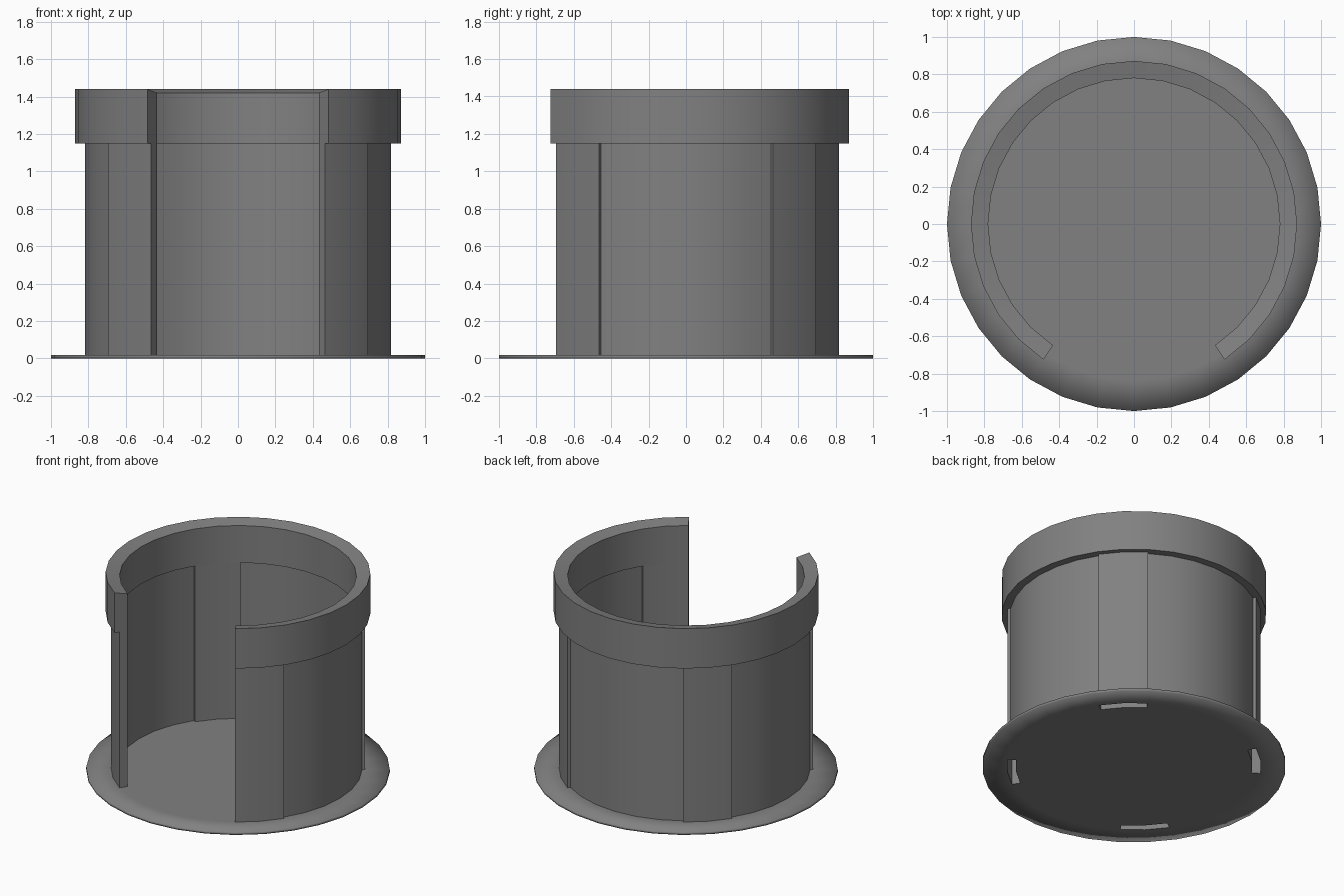
import bpy, bmesh
from math import sin, cos, pi, radians

if "Cube" in bpy.data.objects:
    bpy.data.objects.remove(bpy.data.objects["Cube"])

N = 32                 # sides of the full circle
FIRST, LAST = 27, 53   # the wall runs around the back, leaving a front opening
Z_BASE, Z_RIM = 0.018, 1.15
R_IN, R_PANEL = 0.78, 0.837

# Dark grey for the whole model
dark = bpy.data.materials.new("dark_grey")
dark.diffuse_color = (0.22, 0.22, 0.22, 1)
dark.use_nodes = True
dark.node_tree.nodes["Principled BSDF"].inputs["Base Color"].default_value = dark.diffuse_color


def polar(r, i, z):
    a = 2 * pi * i / N
    return (r * cos(a), r * sin(a), z)


def finish(name, bm, angle=30):
    bmesh.ops.remove_doubles(bm, verts=bm.verts, dist=1e-5)
    bmesh.ops.recalc_face_normals(bm, faces=bm.faces)
    mesh = bpy.data.meshes.new(name)
    bm.to_mesh(mesh)
    bm.free()
    mesh.materials.append(dark)
    ob = bpy.data.objects.new(name, mesh)
    bpy.context.collection.objects.link(ob)
    bpy.ops.object.select_all(action='DESELECT')
    bpy.context.view_layer.objects.active = ob
    ob.select_set(True)
    bpy.ops.object.shade_smooth_by_angle(angle=radians(angle))
    return ob


def sector(name, profile, start, end, open_bottom=False):
    """Sweep a closed (r, z) profile from step start to step end, with end caps."""
    bm = bmesh.new()
    rows = [[bm.verts.new(polar(r, i, z)) for r, z in profile]
            for i in range(start, end + 1)]
    n = len(profile)
    for a, b in zip(rows, rows[1:]):
        for k in range(1 if open_bottom else 0, n):
            m = (k + 1) % n
            bm.faces.new((a[k], a[m], b[m], b[k]))
    bm.faces.new(rows[0])
    bm.faces.new(rows[-1])
    return finish(name, bm)


def box_profile(r0, r1, z0, z1):
    return [(r0, z0), (r1, z0), (r1, z1), (r0, z1)]


# Base disc with a slot under each of the four panels, softly shaded at its edge
bm = bmesh.new()


def face(*pts):
    bm.faces.new([bm.verts.new(p) for p in pts])


for i in range(N):
    slot = i % 8 in (3, 4)
    for z in (0, Z_BASE):
        face((0, 0, z), polar(R_IN, i, z), polar(R_IN, i + 1, z))
        for r0, r1 in ((R_IN, R_PANEL), (R_PANEL, 1.0)):
            if not (slot and r0 == R_IN):
                face(polar(r0, i, z), polar(r1, i, z),
                     polar(r1, i + 1, z), polar(r0, i + 1, z))
    face(polar(1, i, 0), polar(1, i + 1, 0),
         polar(1, i + 1, Z_BASE), polar(1, i, Z_BASE))
finish("base_disc", bm, 100)

# Four thick hollow panels, open underneath
for k in range(4):
    s = FIRST + 8 * k
    sector(f"thick_panel_{k + 1}", box_profile(R_IN, R_PANEL, 0, Z_RIM), s, s + 2, True)

# Three thin wall spans between the panels
for k in range(3):
    s = FIRST + 2 + 8 * k
    sector(f"thin_wall_{k + 1}", box_profile(0.80, 0.818, Z_BASE, Z_RIM), s, s + 6)

# Rim band, its top sloping down towards the inside
sector("rim_band", [(R_IN, Z_RIM), (0.872, Z_RIM), (0.872, 1.44), (R_IN, 1.42)], FIRST, LAST)
